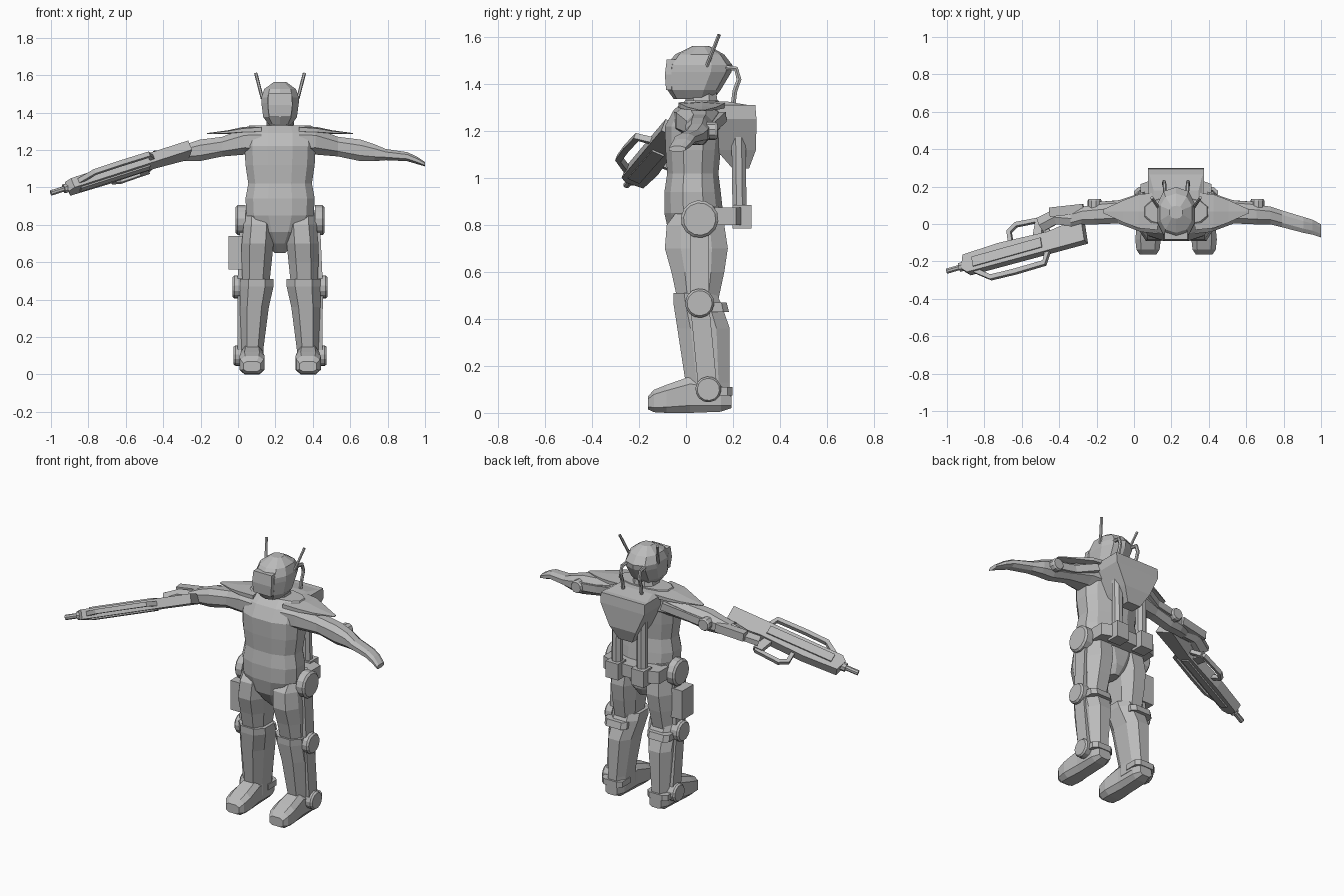
import bpy, bmesh, math
from mathutils import Vector

CX = 0.225          # body centre line
MAT = bpy.data.materials.new("armour_grey")
MAT.diffuse_color = (0.5, 0.5, 0.5, 1)


def skin(name, rings):
    """Join matching rings of points into a closed solid."""
    bm = bmesh.new()
    vs = [[bm.verts.new(p) for p in r] for r in rings]
    n = len(vs[0])
    for a, b in zip(vs, vs[1:]):
        for i in range(n):
            j = (i + 1) % n
            bm.faces.new((a[i], a[j], b[j], b[i]))
    bm.faces.new(vs[0])
    bm.faces.new(vs[-1])
    bmesh.ops.recalc_face_normals(bm, faces=bm.faces)
    me = bpy.data.meshes.new(name)
    bm.to_mesh(me)
    bm.free()
    me.materials.append(MAT)
    ob = bpy.data.objects.new(name, me)
    bpy.context.collection.objects.link(ob)
    return ob


def oval(n, e=0.8):
    """Unit superellipse; smaller e is boxier."""
    pts = []
    for i in range(n):
        t = 2 * math.pi * (i + 0.5) / n
        c, s = math.cos(t), math.sin(t)
        pts.append((math.copysign(abs(c) ** e, c), math.copysign(abs(s) ** e, s)))
    k = max(p[0] for p in pts)
    m = max(p[1] for p in pts)
    return [(x / k, y / m) for x, y in pts]


def stack(name, rows, n=10, e=0.8):
    """Rows of (z, x0, x1, y0, y1)."""
    return skin(name, [[Vector(((a + b) / 2 + (b - a) / 2 * u, (c + d) / 2 + (d - c) / 2 * v, z))
                        for u, v in oval(n, e)] for z, a, b, c, d in rows])


def body(name, rows, n=10, e=0.8):
    """Centred rows of (z, half width, y0, y1)."""
    return stack(name, [(z, CX - h, CX + h, a, b) for z, h, a, b in rows], n, e)


def tube(name, path, w, h=None, n=6, up=(0, 0, 1)):
    """Sweep an n sided section along a path."""
    h = h or w
    path = [Vector(p) for p in path]
    rings = []
    for i, p in enumerate(path):
        t = (path[min(i + 1, len(path) - 1)] - path[max(i - 1, 0)]).normalized()
        u = t.cross(Vector(up)).normalized()
        v = u.cross(t)
        rings.append([p + u * (x * w) + v * (y * h) for x, y in oval(n, 1)])
    return skin(name, rings)


def disc(name, c, r, half, axis, n=14):
    """Joint disc with a slightly bevelled rim."""
    c, d = Vector(c), Vector(axis)
    u = d.orthogonal().normalized()
    v = d.cross(u)
    rings = []
    for s, k in ((-1, 1), (0.6, 1), (1, 0.86)):
        rings.append([c + d * (s * half) + (u * math.cos(t) + v * math.sin(t)) * (r * k)
                      for t in (2 * math.pi * i / n for i in range(n))])
    return skin(name, rings)


# Torso, neck and helmet
body("torso", [(0.65, 0.03, 0.02, 0.12), (0.70, 0.07, -0.03, 0.15), (0.76, 0.125, -0.07, 0.16),
               (0.85, 0.18, -0.09, 0.16), (0.94, 0.185, -0.09, 0.15), (1.02, 0.17, -0.078, 0.14),
               (1.12, 0.185, -0.085, 0.15), (1.22, 0.19, -0.088, 0.16), (1.29, 0.19, -0.05, 0.16),
               (1.33, 0.165, 0.0, 0.14)], 12)
body("neck", [(1.30, 0.075, 0.0, 0.14), (1.37, 0.06, 0.0, 0.13)], 8)
body("helmet", [(1.335, 0.06, -0.05, 0.12), (1.375, 0.09, -0.077, 0.15), (1.45, 0.1, -0.083, 0.195),
                (1.48, 0.1, -0.08, 0.2), (1.525, 0.085, -0.045, 0.165), (1.562, 0.035, 0.03, 0.1)], 10, 0.85)
body("visor", [(1.375, 0.058, -0.083, -0.03), (1.44, 0.066, -0.088, -0.03), (1.505, 0.062, -0.08, -0.03)], 4, 1)

# Backpack
body("backpack", [(1.04, 0.045, 0.2, 0.27), (1.12, 0.09, 0.13, 0.30), (1.25, 0.15, 0.12, 0.302),
                  (1.31, 0.15, 0.13, 0.297)], 4, 1)
body("backpack_top", [(1.305, 0.15, 0.12, 0.297), (1.325, 0.12, 0.12, 0.18)], 4, 1)
body("belt", [(0.80, 0.19, 0.1, 0.24), (0.875, 0.19, 0.1, 0.24)], 8, 0.5)

# Everything that appears on both sides
for s in (1, -1):
    side = "left" if s > 0 else "right"

    def X(d):
        return CX + s * d

    def limb(name, rows, n=8, e=0.8):
        stack(name + "_" + side, [(z, X(a), X(b), c, d) for z, a, b, c, d in rows], n, e)

    # Legs
    limb("thigh", [(0.88, 0.07, 0.18, -0.02, 0.14), (0.80, 0.03, 0.195, -0.08, 0.165),
                   (0.70, 0.035, 0.205, -0.088, 0.18), (0.60, 0.045, 0.205, -0.06, 0.165),
                   (0.46, 0.06, 0.2, -0.03, 0.135)])
    limb("shin", [(0.51, 0.035, 0.215, -0.052, 0.13), (0.47, 0.035, 0.215, -0.052, 0.15),
                  (0.36, 0.06, 0.215, -0.035, 0.188), (0.13, 0.09, 0.205, 0.0, 0.188),
                  (0.06, 0.09, 0.205, 0.0, 0.188)])
    # Foot, swept from heel to toe
    skin("foot_" + side, [[Vector((X(0.15 + h * u), y, (b + t) / 2 + (t - b) / 2 * v)) for u, v in oval(8, 0.6)]
                          for y, h, b, t in ((0.195, 0.04, 0.02, 0.08), (0.15, 0.058, 0.005, 0.13),
                                             (0.02, 0.058, 0.0, 0.155), (-0.08, 0.068, 0.0, 0.12),
                                             (-0.135, 0.062, 0.003, 0.098), (-0.16, 0.045, 0.015, 0.07))])
    # Leg brace: discs, struts and ankle strap
    for nm, x, y, z, r in (("hip", 0.212, 0.06, 0.825, 0.08), ("knee", 0.228, 0.06, 0.467, 0.062),
                           ("ankle", 0.223, 0.097, 0.10, 0.055)):
        disc(nm + "_disc_" + side, (X(x), y, z), r, 0.026, (s, 0, 0))
    tube("thigh_strut_" + side, [(X(0.2), 0.06, 0.8), (X(0.215), 0.06, 0.47)], 0.04, 0.014, 4, (1, 0, 0))
    tube("shin_strut_" + side, [(X(0.215), 0.06, 0.46), (X(0.212), 0.095, 0.1)], 0.04, 0.014, 4, (1, 0, 0))
    limb("ankle_strap", [(0.075, 0.085, 0.225, 0.08, 0.2), (0.11, 0.085, 0.225, 0.08, 0.2)], 8, 0.5)
    limb("knee_strap", [(0.43, 0.07, 0.22, 0.05, 0.185), (0.47, 0.07, 0.22, 0.05, 0.175)], 8, 0.5)

    # Arm and drooping hand: (x, y0, y1, z0, z1)
    arm = [(0.10, -0.05, 0.15, 1.17, 1.32), (0.19, -0.04, 0.14, 1.175, 1.315),
           (0.31, 0.005, 0.115, 1.165, 1.27), (0.43, 0.0, 0.105, 1.14, 1.255),
           (0.505, 0.0, 0.095, 1.14, 1.23), (0.565, -0.015, 0.075, 1.145, 1.205),
           (0.68, -0.045, 0.04, 1.14, 1.188), (0.73, -0.055, 0.025, 1.125, 1.165),
           (0.775, -0.07, 0.0, 1.112, 1.135)]
    if s < 0:
        arm = arm[:6]      # the gun hides the other hand
    skin("arm_" + side, [[Vector((X(d), (a + b) / 2 + (b - a) / 2 * u, (p + q) / 2 + (q - p) / 2 * v))
                          for u, v in oval(8, 0.85)] for d, a, b, p, q in arm])
    # Shoulder plate tapering to a point
    skin("shoulder_plate_" + side, [[Vector((X(d), 0.07 + h * u, z + t * v)) for u, v in oval(6, 0.8)]
                                    for d, h, z, t in ((0.1, 0.1, 1.31, 0.02), (0.2, 0.09, 1.305, 0.017),
                                                       (0.28, 0.06, 1.295, 0.01), (0.39, 0.01, 1.287, 0.003))])
    # Arm brace and elbow disc
    tube("arm_brace_" + side, [(X(0.17), 0.16, 1.26), (X(0.3), 0.115, 1.22), (X(0.44), 0.105, 1.2)], 0.014, 0.022, 4)
    disc("elbow_disc_" + side, (X(0.435), 0.112, 1.2), 0.038, 0.024, (0, 1, 0), 10)

    # Antenna, air hose, pack pipe and belt box
    tube("antenna_" + side, [(X(0.095), 0.09, 1.475), (X(0.13), 0.143, 1.61)], 0.008)
    tube("air_hose_" + side, [(X(0.06), 0.17, 1.47), (X(0.062), 0.215, 1.465), (X(0.064), 0.228, 1.42),
                              (X(0.064), 0.21, 1.37), (X(0.062), 0.2, 1.29)], 0.01, up=(1, 0, 0))
    tube("pack_pipe_" + side, [(X(0.085), 0.225, 1.23), (X(0.085), 0.23, 0.84)], 0.03, 0.03, 8, (0, 1, 0))
    limb("belt_box", [(0.785, 0.045, 0.13, 0.2, 0.28), (0.885, 0.045, 0.13, 0.2, 0.28)], 4, 1)

# Holster box on the right thigh
stack("holster", [(0.56, -0.05, 0.03, 0.0, 0.11), (0.74, -0.05, 0.03, 0.0, 0.11)], 4, 1)

# Rifle, laid out along its own axis
REAR = Vector((-0.265, -0.035, 1.2))
A = (Vector((-1.0, -0.25, 0.97)) - REAR).normalized()
W = Vector((0, -0.93, 0.35))
W = (W - A * W.dot(A)).normalized()
T = A.cross(W)


def gun(a, u, t=0):
    return REAR + A * a + W * u + T * t


def plate(name, outline, half):
    return skin(name, [[gun(a, u, t) for a, u in outline] for t in (-half, half)])


plate("rifle_body", [(0, -0.07), (0, 0.065), (0.24, 0.06), (0.68, 0.05), (0.71, 0.02), (0.69, -0.055),
                     (0.48, -0.062), (0.2, -0.045)], 0.028)
plate("rifle_side_panel", [(0.24, -0.02), (0.24, 0.035), (0.64, 0.03), (0.64, -0.025)], 0.036)
plate("rifle_grip", [(0.24, -0.04), (0.29, -0.04), (0.26, -0.13), (0.21, -0.13)], 0.018)
tube("rifle_barrel", [gun(0.66, 0), gun(0.8, 0)], 0.014, n=8)
tube("rifle_muzzle_collar", [gun(0.68, 0), gun(0.725, 0)], 0.024, n=8)
tube("rifle_top_rail", [gun(0.22, 0.05), gun(0.25, 0.115), gun(0.42, 0.115), gun(0.56, 0.108), gun(0.64, 0.045)],
     0.013, n=4, up=T)
tube("rifle_trigger_guard", [gun(0.42, -0.05), gun(0.42, -0.12), gun(0.375, -0.148), gun(0.23, -0.135),
                             gun(0.2, -0.05)], 0.012, n=4, up=T)
# Gun hand and forearm brace
tube("gun_hand", [(-0.32, 0.03, 1.18), (-0.42, 0.04, 1.16), (-0.5, 0.0, 1.13)], 0.04, 0.03)
tube("forearm_brace", [(-0.27, 0.085, 1.19), (-0.45, 0.065, 1.17)], 0.025, 0.025, 4)

# Centre depth and rest on the ground
for ob in bpy.context.collection.objects:
    ob.location.y = -0.002
